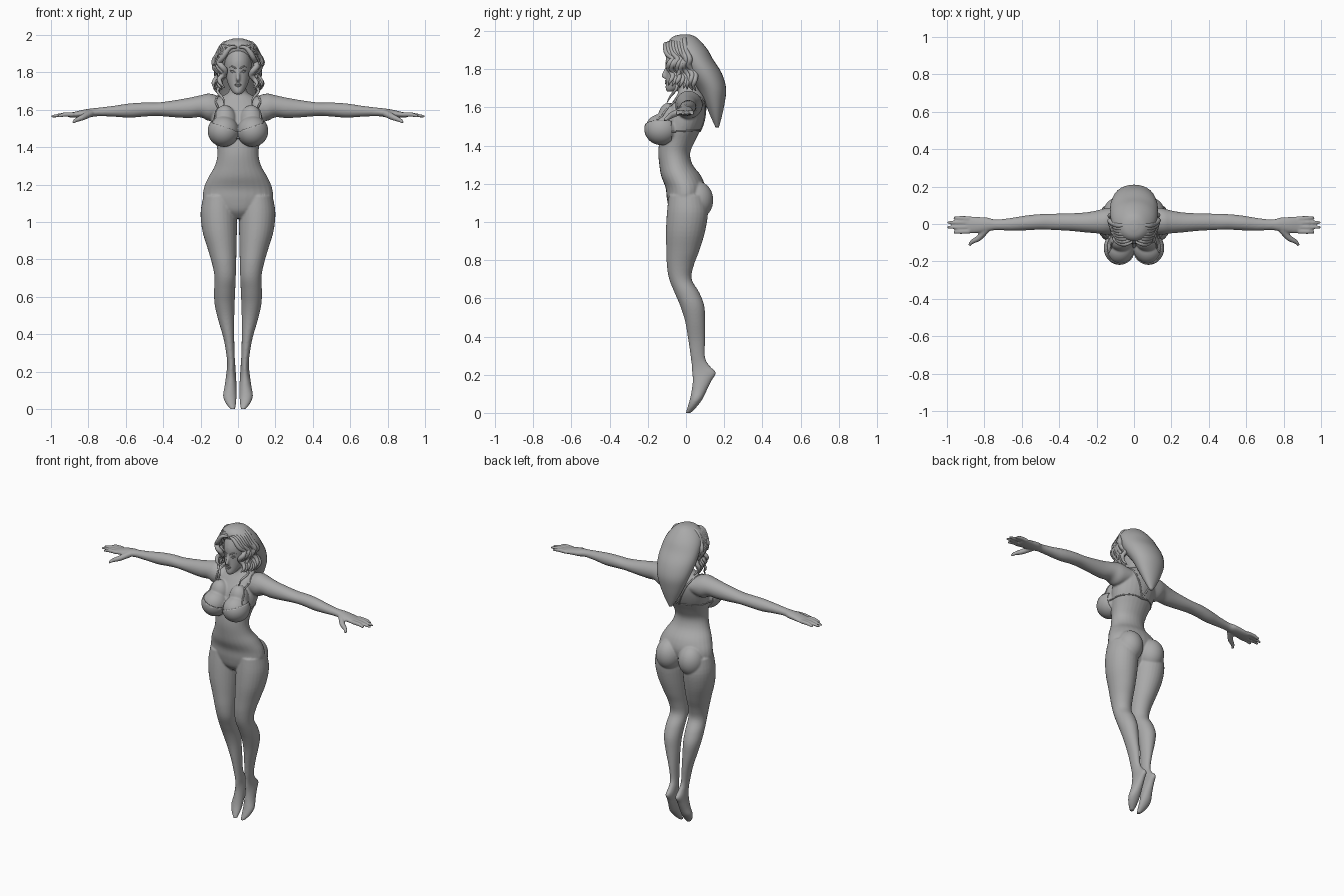
import bpy, bmesh, math, random
from mathutils import Vector, Matrix
from mathutils.bvhtree import BVHTree

if "Cube" in bpy.data.objects:
    bpy.data.objects.remove(bpy.data.objects["Cube"])
random.seed(4)
SIDES = (1, -1)

grey = bpy.data.materials.new("plain_grey")
grey.use_nodes = True
colour = (.4, .4, .4, 1)
grey.diffuse_color = colour
grey.node_tree.nodes["Principled BSDF"].inputs["Base Color"].default_value = colour


def spline(rows, steps=4):
    """Smooth interpolation through rows of numbers."""
    out = []
    for i in range(len(rows) - 1):
        quad = (rows[max(i - 1, 0)], rows[i], rows[i + 1], rows[min(i + 2, len(rows) - 1)])
        for k in range(steps):
            t = k / steps
            out.append([b + t / 2 * (c - a + t * (2 * a - 5 * b + 4 * c - d + t * (3 * (b - c) + d - a)))
                        for a, b, c, d in zip(*quad)])
    return out + [list(rows[-1])]


def loft(bm, rows, axis="z", side=1, count=28):
    """Skin ellipses given as position, low and high bound on two axes."""
    loops = []
    for t, a0, a1, b0, b1 in spline(rows):
        loop = []
        for k in range(count):
            angle = math.tau * k / count
            a = (a0 + a1) / 2 + (a1 - a0) / 2 * math.cos(angle)
            b = (b0 + b1) / 2 + (b1 - b0) / 2 * math.sin(angle)
            x, y, z = (a, b, t) if axis == "z" else (t, a, b)
            loop.append(bm.verts.new((x * side, y, z)))
        loops.append(loop)
    for low, high in zip(loops, loops[1:]):
        for k in range(count):
            n = (k + 1) % count
            bm.faces.new((low[k], low[n], high[n], high[k]))
    bm.faces.new(loops[0])
    bm.faces.new(loops[-1])


def ball(bm, centre, radii):
    matrix = Matrix.Translation(centre) @ Matrix.Diagonal((*radii, 1))
    bmesh.ops.create_uvsphere(bm, u_segments=32, v_segments=20, radius=1, matrix=matrix)


def finish(bm, name):
    bmesh.ops.recalc_face_normals(bm, faces=bm.faces)
    mesh = bpy.data.meshes.new(name)
    bm.to_mesh(mesh)
    bm.free()
    mesh.materials.append(grey)
    mesh.polygons.foreach_set("use_smooth", [True] * len(mesh.polygons))
    ob = bpy.data.objects.new(name, mesh)
    bpy.context.collection.objects.link(ob)
    return ob


def tube(name, points, radii):
    """Round strand along a path; radii are spread over its length."""
    curve = bpy.data.curves.new(name, "CURVE")
    curve.dimensions = "3D"
    curve.bevel_depth = 1
    curve.bevel_resolution = 3
    curve.use_fill_caps = True
    path = spline(points)
    line = curve.splines.new("POLY")
    line.points.add(len(path) - 1)
    for i, (point, p) in enumerate(zip(line.points, path)):
        f = i / (len(path) - 1) * (len(radii) - 1)
        k = min(int(f), len(radii) - 2)
        point.co = (*p, 1)
        point.radius = radii[k] + (radii[k + 1] - radii[k]) * (f - k)
    line.use_smooth = True
    curve.materials.append(grey)
    ob = bpy.data.objects.new(name, curve)
    bpy.context.collection.objects.link(ob)
    return ob


def merge_tube(bm, points, radii):
    ob = tube("part", points, radii)
    graph = bpy.context.evaluated_depsgraph_get()
    bm.from_mesh(bpy.data.meshes.new_from_object(ob.evaluated_get(graph)))
    bpy.data.objects.remove(ob)


# Body: trunk, neck and head
bm = bmesh.new()
trunk = [(1.02, .05, -.05, .04), (1.06, .13, -.085, .06), (1.12, .183, -.1, .09), (1.18, .183, -.107, .1),
         (1.24, .158, -.13, .08), (1.3, .124, -.14, .035), (1.36, .11, -.145, .022), (1.42, .117, -.14, .045),
         (1.5, .138, -.125, .085), (1.57, .145, -.105, .105), (1.63, .135, -.07, .105), (1.67, .09, -.045, .09),
         (1.7, .047, -.04, .065), (1.78, .042, -.045, .055)]
loft(bm, [(z, -w, w, f, b) for z, w, f, b in trunk])
head = [(1.683, .016, -.1, -.07), (1.7, .034, -.107, -.02), (1.74, .054, -.105, .03), (1.8, .068, -.104, .07),
        (1.86, .072, -.106, .085), (1.92, .06, -.085, .07), (1.95, .03, -.05, .04)]
loft(bm, [(z, -w, w, f, b) for z, w, f, b in head])
merge_tube(bm, [(0, -.098, 1.825), (0, -.107, 1.795), (0, -.118, 1.766), (0, -.106, 1.757)], (.006, .008, .012, .008))

# Body: limbs, bust and seat on both sides
leg = [(1.14, .02, .185, -.09, .1), (1.05, .007, .2, -.1, .115), (.95, .006, .19, -.105, .1),
       (.85, .008, .16, -.103, .07), (.77, .01, .137, -.1, .04), (.7, .012, .125, -.088, .03),
       (.63, .015, .128, -.06, .07), (.56, .018, .125, -.03, .096), (.48, .02, .107, -.005, .1),
       (.38, .02, .078, .012, .1), (.29, .018, .062, .025, .1), (.245, .015, .058, .03, .125),
       (.21, .013, .06, .032, .157), (.17, .01, .065, .035, .135), (.12, .008, .072, .03, .11),
       (.07, .008, .08, .02, .085), (.03, .01, .065, .008, .055), (0, .015, .04, -.002, .025)]
arm = [(.08, -.05, .09, 1.56, 1.665), (.15, -.057, .085, 1.54, 1.687), (.2, -.05, .072, 1.56, 1.678),
       (.26, -.045, .062, 1.556, 1.665), (.34, -.037, .057, 1.56, 1.651), (.43, -.032, .055, 1.567, 1.639),
       (.5, -.03, .053, 1.564, 1.639), (.58, -.034, .045, 1.558, 1.634), (.66, -.035, .032, 1.563, 1.622),
       (.74, -.033, .024, 1.566, 1.612), (.78, -.04, .034, 1.562, 1.608), (.83, -.048, .038, 1.56, 1.6),
       (.88, -.05, .04, 1.558, 1.588), (.905, -.045, .035, 1.56, 1.583)]
for s in SIDES:
    loft(bm, leg, side=s)
    loft(bm, arm, "x", s)
    ball(bm, (s * .083, .055, 1.115), (.083, .088, .1))
    ball(bm, (s * .077, -.127, 1.487), (.08, .087, .08))
    ball(bm, (s * .07, -.09, 1.54), (.062, .058, .085))
    for y, tip in ((-.04, .965), (-.016, 1.0), (.008, .998), (.03, .965)):
        merge_tube(bm, [(s * .88, y, 1.575), (s * .93, y * 1.05, 1.574), (s * tip, y * 1.1, 1.564)], (.013, .012, .007))
    merge_tube(bm, [(s * .79, -.03, 1.58), (s * .83, -.075, 1.56), (s * .865, -.095, 1.545), (s * .88, -.115, 1.533)],
               (.02, .017, .012, .008))
body = finish(bm, "body")
remesh = body.modifiers.new("fuse", "REMESH")
remesh.mode = "VOXEL"
remesh.voxel_size = .0055
remesh.use_smooth_shade = True
soften = body.modifiers.new("soften", "SMOOTH")
soften.factor = .5
soften.iterations = 5

bpy.context.view_layer.update()
skin = BVHTree.FromObject(body, bpy.context.evaluated_depsgraph_get())


def snapped(name, points, radii):
    """Strand laid on the surface of the body."""
    tube(name, [skin.find_nearest(Vector(p))[0] for p in spline(points)], radii)


# Face details
snapped("upper_lip", [(-.021, -.1, 1.734), (-.007, -.11, 1.739), (.007, -.11, 1.739), (.021, -.1, 1.734)], (.001, .005, .005, .001))
snapped("lower_lip", [(-.018, -.1, 1.732), (0, -.11, 1.727), (.018, -.1, 1.732)], (.001, .006, .001))
for s, label in zip(SIDES, ("left", "right")):
    snapped(label + "_brow", [(s * .012, -.11, 1.82), (s * .034, -.1, 1.832), (s * .056, -.09, 1.826)], (.004, .004, .001))
    snapped(label + "_upper_lid", [(s * .014, -.1, 1.8), (s * .03, -.1, 1.811), (s * .05, -.09, 1.808)], (.001, .003, .002))
    snapped(label + "_eye", [(s * .016, -.1, 1.801), (s * .03, -.1, 1.803), (s * .046, -.09, 1.804)], (.001, .006, .001))

    # Top: cut cups and straps
    bm = bmesh.new()
    centre = Vector((s * .077, -.128, 1.487))
    ball(bm, centre, (.082, .088, .082))
    for offset, normal in (((0, 0, .022), (-s * .35, 0, 1)), ((0, .05, 0), (0, 1, 0))):
        bmesh.ops.bisect_plane(bm, geom=bm.verts[:] + bm.edges[:] + bm.faces[:], plane_co=centre + Vector(offset),
                               plane_no=normal, clear_outer=True)
    cup = finish(bm, label + "_cup")
    shell = cup.modifiers.new("thickness", "SOLIDIFY")
    shell.thickness = .005
    shell.offset = 0
    snapped(label + "_shoulder_strap", [(s * .135, -.15, 1.535), (s * .125, -.1, 1.6), (s * .105, -.03, 1.69),
                                        (s * .09, .08, 1.66), (s * .05, .12, 1.57), (0, .09, 1.47)], (.005, .005))
    snapped(label + "_back_strap", [(s * .15, -.08, 1.47), (s * .14, .02, 1.47), (s * .07, .09, 1.47), (0, .08, 1.47)], (.004, .004))
tube("cup_link", [(-.025, -.165, 1.452), (0, -.152, 1.45), (.025, -.165, 1.452)], (.008, .005, .008))

# Hair: back mass, then waved locks round the face
bm = bmesh.new()
mass = [(1.495, .01, .155, .172), (1.55, .045, .13, .187), (1.62, .08, .1, .202), (1.7, .11, .06, .21),
        (1.78, .127, .0, .187), (1.85, .128, -.04, .143), (1.9, .118, -.08, .115), (1.94, .094, -.092, .083),
        (1.97, .058, -.07, .05), (1.982, .02, -.03, .02)]
loft(bm, [(z, -w, w, f, b) for z, w, f, b in mass])
finish(bm, "hair_back")
for s, label in zip(SIDES, ("left", "right")):
    for k in range(8):
        d = k / 7
        y, out = -.1 + .1 * d, .028 * d
        points = [(s * .008, y + .005, 1.935 + .03 * d), (s * (.045 + out), y - .008, 1.93 + .025 * d),
                  (s * (.078 + out), y, 1.885 + .015 * d)]
        turn = random.uniform(0, 2)
        for i in range(7):
            wave = math.sin(turn + i * 1.5)
            points.append((s * (.085 + out + .016 * wave), y + .02 + .012 * math.cos(turn + i * 1.5) + .006 * i * d,
                           1.855 - i * (.023 + .005 * d)))
        tube(f"{label}_lock_{k + 1}", points, (.006, .014, .015, .016, .014, .012, .003))
    # Loose strand falling to the collar
    tube(label + "_loose_strand", [(s * .1, -.03, 1.8), (s * .09, -.05, 1.74), (s * .11, -.05, 1.7), (s * .08, -.08, 1.66),
                                   (s * .075, -.1, 1.625)], (.012, .009, .007, .002))
